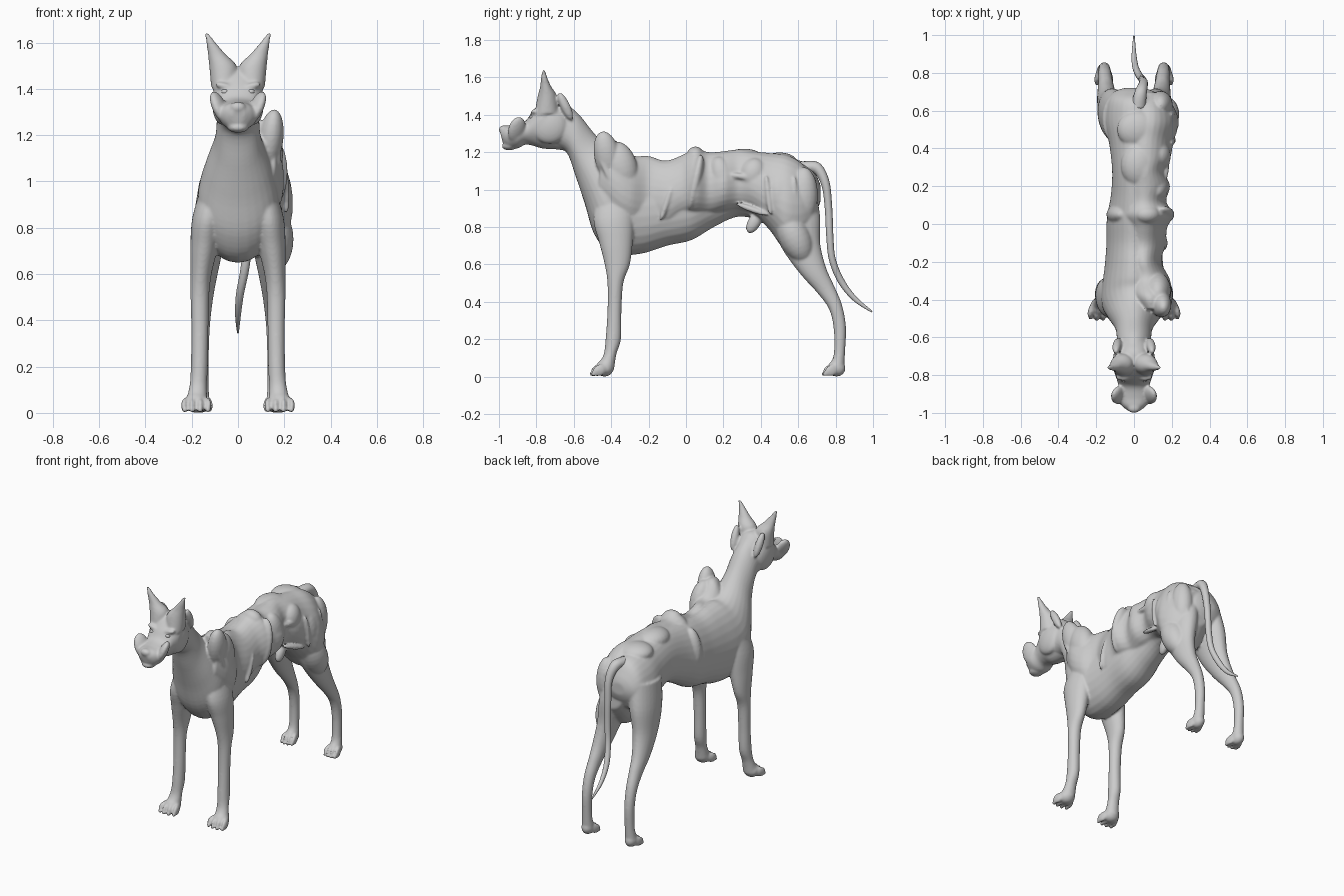
import bpy, bmesh, math
from mathutils import Matrix, Vector, Euler


def spline(rows, n=5):
    """Catmull-Rom interpolation of station tuples."""
    out = []
    for i in range(len(rows) - 1):
        p0, p1 = rows[max(i - 1, 0)], rows[i]
        p2, p3 = rows[i + 1], rows[min(i + 2, len(rows) - 1)]
        for k in range(n):
            t = k / n
            out.append([0.5 * (2 * b + (c - a) * t + (2 * a - 5 * b + 4 * c - d) * t * t
                               + (3 * b - a - 3 * c + d) * t ** 3)
                        for a, b, c, d in zip(p0, p1, p2, p3)])
    return out + [list(rows[-1])]


def loft(bm, rows, side=1, egg=0.0, seg=28):
    """Rows: (y, z) of one silhouette edge, (y, z) of the other, x centre, half width."""
    rings = []
    for ya, za, yb, zb, x, hw in spline(rows):
        ring = []
        for j in range(seg):
            t = 2 * math.pi * j / seg
            s, c = math.sin(t), math.cos(t)
            ring.append(bm.verts.new((side * (x + hw * c * (1 - egg * s)),
                                      (ya + yb) / 2 + (ya - yb) / 2 * s,
                                      (za + zb) / 2 + (za - zb) / 2 * s)))
        rings.append(ring)
    for a, b in zip(rings, rings[1:]):
        for j in range(seg):
            k = (j + 1) % seg
            bm.faces.new((a[j], a[k], b[k], b[j]))
    bm.faces.new(rings[0][::-1])
    bm.faces.new(rings[-1])


def blob(bm, c, r, rot=(0, 0, 0), side=1):
    rx, ry, rz = (math.radians(a) for a in rot)
    m = (Matrix.Translation((side * c[0], c[1], c[2]))
         @ Euler((rx, side * ry, side * rz)).to_matrix().to_4x4()
         @ Matrix.Diagonal((*r, 1)))
    bmesh.ops.create_uvsphere(bm, u_segments=24, v_segments=14, radius=1, matrix=m)


def ridge(bm, p, q, r):
    """Thin torn-skin fold between two points."""
    p, q = Vector(p), Vector(q)
    d = q - p
    m = (Matrix.Translation((p + q) / 2) @ d.to_track_quat('Z', 'Y').to_matrix().to_4x4()
         @ Matrix.Diagonal((r, r, d.length * 0.6, 1)))
    bmesh.ops.create_uvsphere(bm, u_segments=16, v_segments=12, radius=1, matrix=m)


def finish(bm, name):
    bmesh.ops.recalc_face_normals(bm, faces=bm.faces[:])
    for f in bm.faces:
        f.smooth = True
    me = bpy.data.meshes.new(name)
    bm.to_mesh(me)
    bm.free()
    ob = bpy.data.objects.new(name, me)
    bpy.context.collection.objects.link(ob)
    return ob


bm = bmesh.new()

# neck and torso
loft(bm, [
    (-.64, 1.46, -.72, 1.23, 0, .088), (-.57, 1.40, -.64, 1.20, 0, .09),
    (-.49, 1.30, -.59, 1.07, 0, .10), (-.41, 1.22, -.54, .92, 0, .14),
    (-.34, 1.18, -.49, .76, 0, .17), (-.28, 1.18, -.40, .66, 0, .17),
    (-.20, 1.17, -.25, .655, 0, .155), (-.10, 1.155, -.10, .70, 0, .145),
    (.03, 1.17, .03, .73, 0, .143), (.15, 1.18, .15, .80, 0, .122),
    (.28, 1.19, .28, .855, 0, .115), (.42, 1.18, .42, .83, 0, .13),
    (.55, 1.165, .53, .80, 0, .155), (.65, 1.14, .65, .82, 0, .145),
    (.70, 1.07, .70, .89, 0, .105), (.72, 1.02, .72, .94, 0, .05)], egg=.13)

# swollen right flank, one rolling skin
loft(bm, [
    (-.45, 1.26, -.47, .95, .095, .065), (-.38, 1.265, -.38, .84, .085, .11),
    (-.29, 1.185, -.30, .80, .07, .12), (-.20, 1.18, -.20, .78, .05, .095),
    (-.11, 1.155, -.11, .78, .05, .117), (-.02, 1.185, -.02, .84, .055, .12),
    (.05, 1.22, .05, .86, .06, .148), (.12, 1.20, .12, .86, .055, .115),
    (.20, 1.205, .20, .88, .06, .13), (.28, 1.215, .28, .89, .055, .108),
    (.36, 1.205, .36, .87, .06, .135), (.45, 1.195, .45, .78, .065, .145),
    (.54, 1.185, .53, .68, .075, .162), (.62, 1.14, .62, .70, .08, .13),
    (.695, 1.06, .70, .82, .07, .085)], egg=.12)

# skull and muzzle
loft(bm, [
    (-.62, 1.44, -.66, 1.21, 0, .08), (-.68, 1.49, -.70, 1.215, 0, .095),
    (-.76, 1.48, -.77, 1.22, 0, .108), (-.82, 1.42, -.82, 1.235, 0, .092),
    (-.86, 1.365, -.86, 1.24, 0, .082), (-.92, 1.345, -.90, 1.22, 0, .088),
    (-.965, 1.34, -.955, 1.22, 0, .066), (-.995, 1.315, -.98, 1.25, 0, .03)], egg=-.12)
blob(bm, (0, -.975, 1.32), (.034, .026, .024))
blob(bm, (0, -.945, 1.232), (.045, .04, .022))

for s in (1, -1):
    # pointed ears, rear ear flaps, cheeks and flared lips
    loft(bm, [(-.81, 1.40, -.68, 1.41, .06, .056), (-.795, 1.49, -.69, 1.50, .064, .06),
              (-.78, 1.55, -.72, 1.55, .092, .038), (-.775, 1.60, -.742, 1.60, .117, .02),
              (-.768, 1.64, -.752, 1.64, .135, .008)], s)
    blob(bm, (.09, -.645, 1.445), (.024, .026, .082), (25, 5, 0), s)
    blob(bm, (.07, -.73, 1.34), (.042, .095, .095), (0, 0, 0), s)
    blob(bm, (.055, -.81, 1.41), (.045, .02, .016), (0, -15, 0), s)
    blob(bm, (.08, -.905, 1.32), (.027, .05, .075), (0, 25, 25), s)

    # front legs
    loft(bm, [
        (-.47, .98, -.30, 1.02, .10, .05), (-.495, .84, -.28, .86, .13, .066),
        (-.465, .72, -.285, .72, .146, .06), (-.435, .60, -.30, .60, .16, .046),
        (-.42, .50, -.335, .50, .165, .04), (-.42, .35, -.345, .35, .165, .037),
        (-.43, .20, -.348, .20, .167, .037), (-.44, .12, -.372, .12, .172, .037),
        (-.465, .075, -.385, .035, .178, .046)], s)

    # hind legs
    loft(bm, [
        (.42, 1.0, .69, 1.02, .085, .08), (.45, .84, .717, .86, .11, .08),
        (.51, .69, .718, .71, .13, .064), (.61, .55, .75, .58, .145, .05),
        (.70, .45, .79, .49, .15, .039), (.765, .36, .832, .39, .155, .034),
        (.79, .25, .855, .27, .157, .031), (.79, .12, .85, .12, .158, .031),
        (.77, .07, .845, .035, .16, .038)], s)

    # paws with four toes and claws
    for x, y, w in ((.18, -.435, .032), (.16, .805, .024)):
        blob(bm, (x, y, .045), (w * 1.6, .048, .045), (0, 0, 0), s)
        for i in range(4):
            o = i - 1.5
            ty = y - .038 + .008 * abs(o)
            blob(bm, (x + o * w, ty, .034), (w * .5, .04, .031), (22, 0, o * 8), s)
            blob(bm, (x + o * w * 1.05, ty - .033, .014), (w * .35, .014, .014), (0, 0, 0), s)

# shoulder hump, torn lumps and folds, mostly on the right side
for c, r, rot in (
        ((.14, -.42, 1.175), (.055, .07, .14), (12, 8, 0)),
        ((.125, -.35, 1.12), (.07, .09, .14), (15, 0, 0)),
        ((.15, .05, 1.04), (.065, .035, .15), (-12, 0, 0)),
        ((.07, .05, 1.17), (.07, .05, .06), (0, 15, 0)),
        ((.12, .20, 1.05), (.065, .07, .13), (15, 0, 0)),
        ((.13, .36, 1.08), (.065, .075, .09), (-15, 0, 0)),
        ((.03, .31, 1.15), (.10, .12, .068), (0, 8, 0)),
        ((.02, .50, 1.14), (.11, .10, .058), (0, 4, 0)),
        ((.15, .51, .95), (.08, .085, .15), (10, 0, 0)),
        ((.14, .63, .97), (.065, .075, .15), (0, 0, 0)),
        ((.155, .58, .75), (.085, .085, .15), (25, 0, 0)),
        ((-.085, .05, 1.02), (.058, .05, .13), (0, 10, 0)),
        ((.06, .365, .825), (.028, .035, .065), (-30, 0, 0))):
    blob(bm, c, r, rot)
for p, q in (((.17, -.47, 1.20), (.175, -.39, 1.02)), ((.165, -.08, 1.0), (.16, -.13, .85)),
             ((.16, .22, 1.08), (.18, .37, 1.06)), ((.15, .28, .92), (.185, .42, .87)),
             ((.20, .43, 1.06), (.21, .45, .88)), ((.20, .58, 1.05), (.215, .58, .84))):
    ridge(bm, p, q, .016)

# fuse everything into one skin
body = finish(bm, "body")
rm = body.modifiers.new("fuse", 'REMESH')
rm.mode = 'VOXEL'
rm.voxel_size = .007
rm.use_smooth_shade = True
sm = body.modifiers.new("soften", 'SMOOTH')
sm.factor = .5
sm.iterations = 6

# tail
bm = bmesh.new()
loft(bm, [
    (.60, 1.08, .61, 1.15, .02, .04), (.68, 1.09, .71, 1.145, .035, .033),
    (.725, 1.02, .765, 1.05, .05, .024), (.742, .90, .782, .90, .045, .021),
    (.75, .75, .788, .75, .042, .02), (.765, .62, .80, .63, .03, .019),
    (.815, .50, .845, .52, .008, .017), (.895, .405, .91, .428, 0, .012),
    (.992, .343, .998, .35, 0, .004)], seg=16)
finish(bm, "tail")

# eyes
bm = bmesh.new()
for s in (1, -1):
    blob(bm, (.056, -.822, 1.387), (.016, .014, .012), (0, 0, 0), s)
finish(bm, "eyes")
